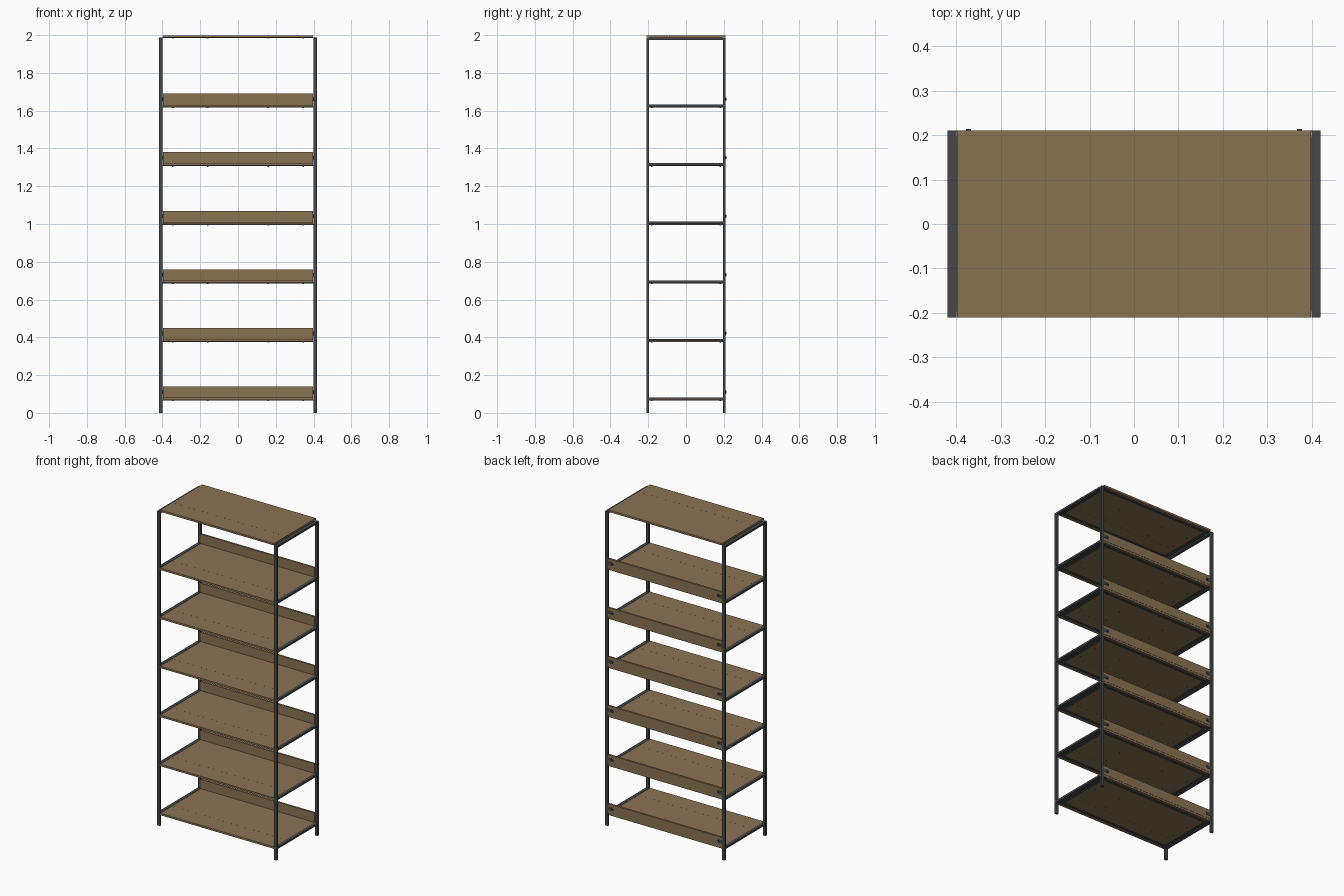
import bpy, bmesh, math
from mathutils import Matrix, Vector

if "Cube" in bpy.data.objects:
    bpy.data.objects.remove(bpy.data.objects["Cube"])


def material(name, rgb):
    m = bpy.data.materials.new(name)
    m.diffuse_color = (*rgb, 1)
    m.use_nodes = True
    m.node_tree.nodes["Principled BSDF"].inputs["Base Color"].default_value = m.diffuse_color
    return m


WOOD = material("brown wood", (0.255, 0.172, 0.086))
STEEL = material("dark steel", (0.062, 0.064, 0.068))


def finish(name, bm, mat):
    me = bpy.data.meshes.new(name)
    bm.to_mesh(me)
    bm.free()
    me.materials.append(mat)
    ob = bpy.data.objects.new(name, me)
    bpy.context.collection.objects.link(ob)
    return ob


def add_box(bm, x, y, z):
    c = Vector([(a + b) / 2 for a, b in (x, y, z)])
    s = [b - a for a, b in (x, y, z)]
    bmesh.ops.create_cube(bm, size=1, matrix=Matrix.Translation(c) @ Matrix.Diagonal((*s, 1)))


def add_disc(bm, pos, r, h, axis="Z"):
    rot = Matrix.Rotation(math.pi / 2, 4, "X") if axis == "Y" else Matrix()
    bmesh.ops.create_cone(bm, cap_ends=True, segments=12, radius1=r, radius2=r, depth=h,
                          matrix=Matrix.Translation(pos) @ rot)


def box(name, x, y, z, mat):
    bm = bmesh.new()
    add_box(bm, x, y, z)
    return finish(name, bm, mat)


W, D = 0.398, 0.21          # half width of boards, half depth
OUT = 0.419                 # outer face of the posts
SIDES = (("left", -1), ("right", 1))


def span(s, a, b):
    return tuple(sorted((s * a, s * b)))


# corner posts
for sn, s in SIDES:
    for fn, f in (("front", -1), ("back", 1)):
        box(f"{fn}_{sn}_post", span(s, W + 0.001, OUT), span(f, D - 0.013, D), (0, 1.986), STEEL)

levels = [0.069 + 0.31 * i for i in range(6)] + [1.987]
for i, z in enumerate(levels):
    top = i == 6
    n = i + 1
    # shelf made of two boards with a fine seam
    box(f"shelf_{n}_front_board", (-W, W), (-D, -0.0915), (z, z + 0.012), WOOD)
    box(f"shelf_{n}_rear_board", (-W, W), (-0.0911, D if top else D - 0.003), (z, z + 0.012), WOOD)

    # side rails joining front and back posts
    rz = (1.975, 1.987) if top else (z + 0.001, z + 0.013)
    for sn, s in SIDES:
        box(f"{sn}_rail_{n}", span(s, W + 0.001, OUT),
            (-D + 0.013, D - 0.013), rz, STEEL)

    # thin steel frame under the shelf
    bm = bmesh.new()
    for s in (-1, 1):
        add_box(bm, span(s, 0.376, W + 0.002), (-0.197, 0.197), (z - 0.003, z))
        add_box(bm, (-0.376, 0.376), span(s, 0.172, 0.190), (z - 0.003, z))
    finish(f"under_frame_{n}", bm, STEEL)

    # screw heads on the underside
    bm = bmesh.new()
    for x in (-0.345, -0.16, 0.16, 0.345):
        for y in (-0.181, 0.181):
            add_disc(bm, (x, y, z - 0.0045), 0.004, 0.003)
        for y in (-0.06, 0.06):
            add_disc(bm, (x, y, z - 0.001), 0.003, 0.002)
    finish(f"shelf_screws_{n}", bm, STEEL)

    if top:
        continue
    # back stop board
    box(f"back_board_{n}", (-W, W), (0.196, 0.2085), (z + 0.012, z + 0.071), WOOD)
    # lugs holding the back board to the posts, with bolts
    bm = bmesh.new()
    for s in (-1, 1):
        add_box(bm, span(s, 0.372, W + 0.003), (0.2085, 0.2105), (z + 0.032, z + 0.052))
        add_disc(bm, (s * 0.372, 0.2095, z + 0.042), 0.010, 0.002, "Y")
        add_disc(bm, (s * 0.372, 0.212, z + 0.042), 0.006, 0.004, "Y")
    finish(f"back_lugs_{n}", bm, STEEL)
